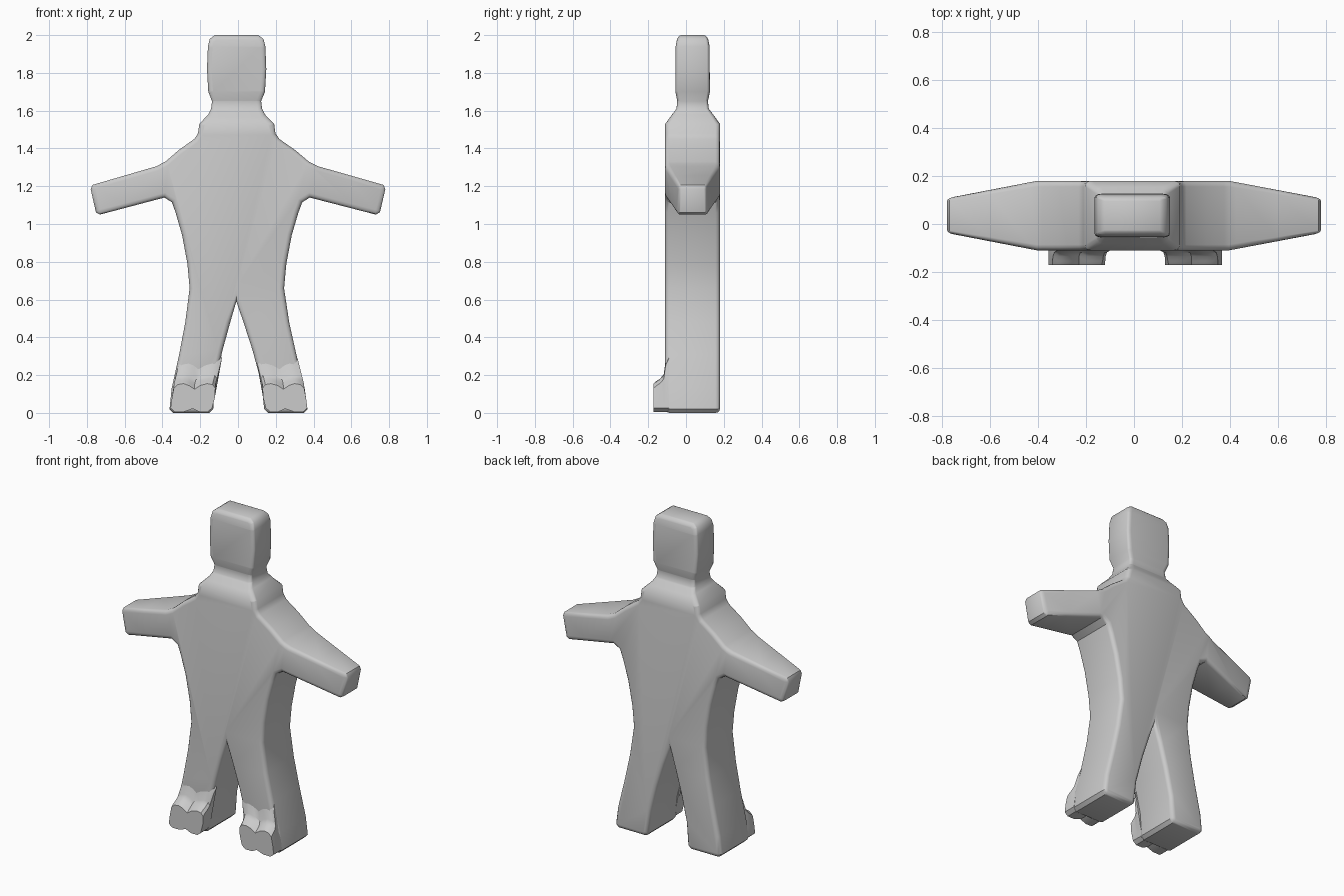
import bpy, bmesh, math
from mathutils import Vector

if "Cube" in bpy.data.objects:
    bpy.data.objects.remove(bpy.data.objects["Cube"])

grey = bpy.data.materials.new("plain_grey")
grey.diffuse_color = (0.6, 0.6, 0.6, 1)
grey.use_nodes = True
grey.node_tree.nodes["Principled BSDF"].inputs["Base Color"].default_value = grey.diffuse_color
MID = 0.035   # depth centre of the figure


def lerp_table(v, table):
    for (a, fa), (b, fb) in zip(table, table[1:]):
        if v <= b:
            return fa + (fb - fa) * max(0, (v - a) / (b - a))
    return table[-1][1]


def inset(pts, d):
    """Move a counter-clockwise outline inward with mitred corners."""
    out = []
    for i, p in enumerate(pts):
        a, b = (p - pts[i - 1]).normalized(), (pts[(i + 1) % len(pts)] - p).normalized()
        na, nb = Vector((-a.y, a.x)), Vector((-b.y, b.x))
        out.append(p + (na + nb) * d / max(0.15, 1 + na.dot(nb)))
    return out


def loft(bm, rings):
    """Join rings of (x, y, z) points and cap both ends."""
    loops = [[bm.verts.new(p) for p in r] for r in rings]
    n = len(loops[0])
    for lo, hi in zip(loops, loops[1:]):
        for i in range(n):
            j = (i + 1) % n
            bm.faces.new((lo[i], lo[j], hi[j], hi[i]))
    bm.faces.new(loops[0][::-1])
    bm.faces.new(loops[-1])


def lean(x, z):
    """Slight sideways offset of the trunk relative to the arms."""
    return x + lerp_table(z, [(0, 0.005), (0.6, -0.009)]) * max(0, 1 - abs(x) / 0.78)


def finish(bm, name):
    bmesh.ops.recalc_face_normals(bm, faces=bm.faces)
    me = bpy.data.meshes.new(name)
    bm.to_mesh(me)
    bm.free()
    me.materials.append(grey)
    ob = bpy.data.objects.new(name, me)
    bpy.context.collection.objects.link(ob)
    bpy.ops.object.select_all(action='DESELECT')
    ob.select_set(True)
    bpy.context.view_layer.objects.active = ob
    bpy.ops.object.shade_smooth_by_angle(angle=math.radians(35))
    return ob


# Body: right half of the silhouette, from crotch round to the head, then mirrored
half = [(0.035, 0.48), (0.08, 0.33), (0.122, 0.16), (0.135, 0.02), (0.155, 0),
        (0.345, 0), (0.365, 0.02), (0.352, 0.13), (0.31, 0.31), (0.275, 0.48), (0.25, 0.66),
        (0.262, 0.79), (0.29, 0.94), (0.325, 1.06), (0.345, 1.115), (0.385, 1.14),
        (0.73, 1.05), (0.752, 1.062), (0.78, 1.185), (0.77, 1.207),
        (0.43, 1.305), (0.38, 1.33), (0.31, 1.39), (0.225, 1.45), (0.205, 1.48),
        (0.198, 1.53), (0.15, 1.58), (0.135, 1.61), (0.13, 1.65), (0.15, 1.70),
        (0.157, 1.82), (0.152, 1.94), (0.142, 1.98), (0.115, 2.0)]
outline = [Vector((0, 0.59))] + [Vector(p) for p in half] + [Vector((-x, z)) for x, z in half[::-1]]
R, H = 0.024, 0.145
rings = []
steps = [i * math.pi / 6 for i in range(4)]
for side in (-1, 1):
    for a in (steps if side < 0 else steps[::-1]):
        d, h = R * (1 - math.sin(a)), H - R * (1 - math.cos(a))
        rings.append([(p.x, side * h, p.y) for p in inset(outline, d)])
bm = bmesh.new()
loft(bm, rings)

# Cut lines so the depth can change along arms, shoulders and head
cuts = [((x, 0, 0), (1, 0, 0)) for x in (-0.6, -0.4, 0.4, 0.6)]
cuts += [((0, 0, z), (0, 0, 1)) for z in (1.53, 1.58, 1.61, 1.65, 1.70, 1.94, 1.98)]
for co, no in cuts:
    bmesh.ops.bisect_plane(bm, geom=bm.verts[:] + bm.edges[:] + bm.faces[:],
                           plane_co=co, plane_no=no, dist=1e-4)
depth_z = [(1.53, 1), (1.58, 0.75), (1.61, 0.59), (1.65, 0.56), (1.70, 0.63), (1.94, 0.62),
           (1.98, 0.57), (2.0, 0.5)]
depth_x = [(0.4, 1), (0.78, 0.5)]
for v in bm.verts:
    x, y, z = v.co
    s = lerp_table(z, depth_z) * lerp_table(abs(x), depth_x)
    v.co = (lean(x, z), MID + y * s, z)
finish(bm, "body")

# Toes: two-lobed block in front of each foot, blending up into the leg
toe = [(0.245, 0.022), (0.21, 0.006), (0.165, 0.006), (0.142, 0.025), (0.128, 0.08), (0.125, 0.13),
       (0.14, 0.15), (0.17, 0.155), (0.205, 0.145), (0.235, 0.125), (0.265, 0.145),
       (0.295, 0.155), (0.325, 0.15), (0.345, 0.13), (0.355, 0.08), (0.362, 0.025),
       (0.34, 0.006), (0.29, 0.006)]
for side, name in ((1, "right_toes"), (-1, "left_toes")):
    rings = []
    for y, rise in ((-0.172, 0), (-0.155, 0.015), (-0.135, 0.028), (-0.118, 0.05), (-0.108, 0.12),
                    (-0.09, 0.16)):
        rings.append([(side * x + 0.005, y,
                       z + rise if z > 0.1 else z) for x, z in toe])
    # keep the raised part inside the slanting leg
    rings = [[(x - side * max(0, z - 0.15) * 0.25, y, z) for x, y, z in r] for r in rings]
    bm = bmesh.new()
    loft(bm, rings)
    finish(bm, name)
